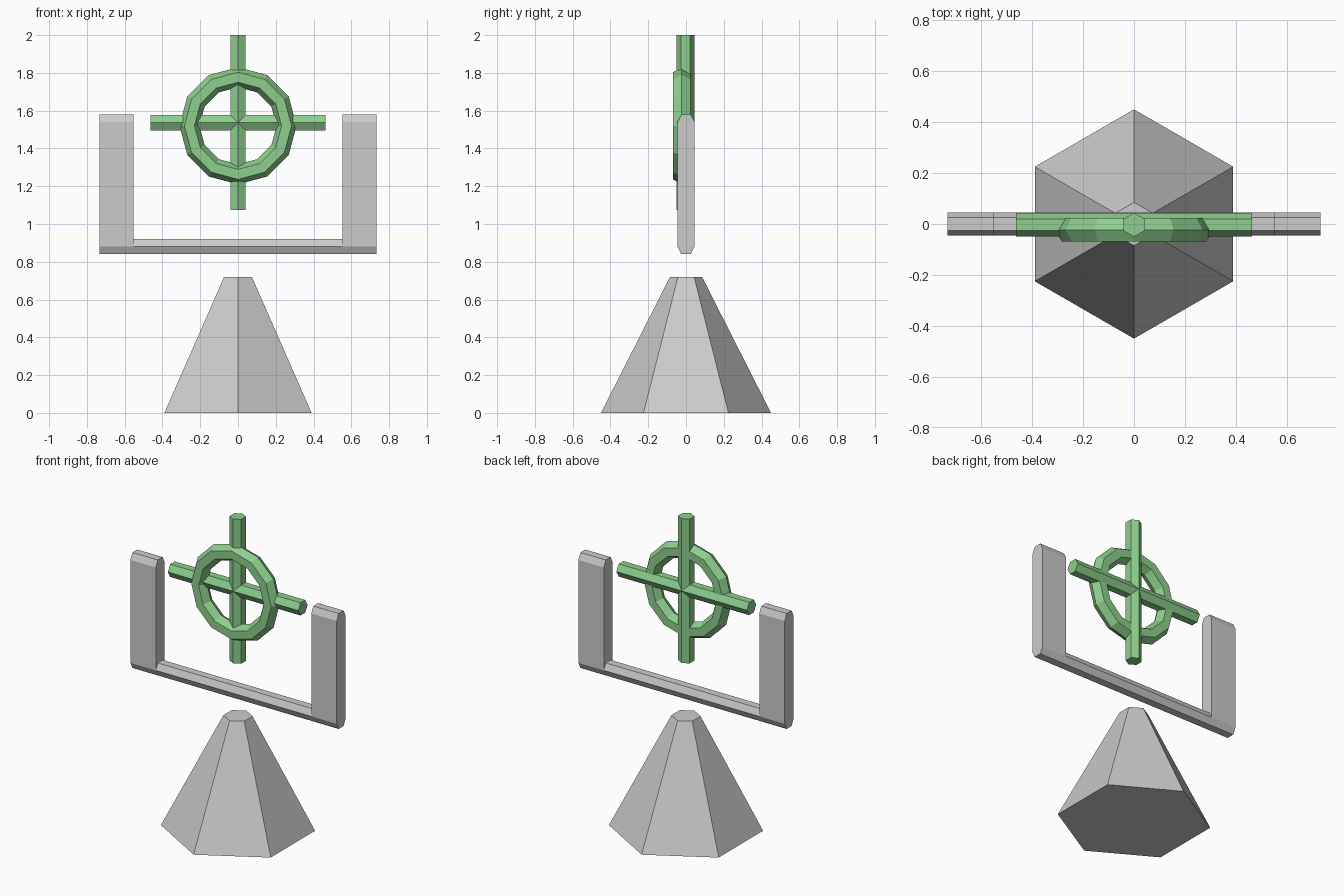
import bpy, bmesh
from math import radians

if "Cube" in bpy.data.objects:
    bpy.data.objects.remove(bpy.data.objects["Cube"])

green = bpy.data.materials.new("green")
green.diffuse_color = (0.27, 0.62, 0.27, 1)
green.use_nodes = True
green.node_tree.nodes["Principled BSDF"].inputs["Base Color"].default_value = green.diffuse_color


def finish(name, material=None):
    ob = bpy.context.object
    ob.name = name
    if material:
        ob.data.materials.append(material)
    return ob


def hex_rod(name, radius, length, loc, rot=(0, 0, 0)):
    bpy.ops.mesh.primitive_cylinder_add(vertices=6, radius=radius, depth=length,
                                        location=loc, rotation=rot)
    return finish(name, green)


# hexagonal tapered pedestal
bpy.ops.mesh.primitive_cone_add(vertices=6, radius1=0.45, radius2=0.085,
                                depth=0.72, location=(0, 0, 0.36))
finish("pedestal")


# U-shaped holder: chamfered section lofted along x, tall at both ends
def section(top):
    right = [(0.025, 0.84), (0.045, 0.88), (0.045, top - 0.04), (0.025, top)]
    return right + [(-y, z) for y, z in reversed(right)]


BAR, ARM = 0.92, 1.58
stations = [(-0.732, ARM), (-0.552, ARM), (-0.552, BAR),
            (0.552, BAR), (0.552, ARM), (0.732, ARM)]
bm = bmesh.new()
rings = [[bm.verts.new((x, y, z)) for y, z in section(top)] for x, top in stations]
for a, b in zip(rings, rings[1:]):
    for i in range(8):
        j = (i + 1) % 8
        bm.faces.new((a[i], a[j], b[j], b[i]))
bm.faces.new(rings[0])
bm.faces.new(rings[-1])
bmesh.ops.remove_doubles(bm, verts=bm.verts[:], dist=1e-4)
bmesh.ops.recalc_face_normals(bm, faces=bm.faces[:])
mesh = bpy.data.meshes.new("holder")
bm.to_mesh(mesh)
bm.free()
bpy.context.collection.objects.link(bpy.data.objects.new("holder", mesh))

# crossed rods
CZ = 1.537
hex_rod("vertical_rod", 0.047, 0.926, (0, -0.003, CZ))
hex_rod("horizontal_rod", 0.047, 0.926, (0, -0.003, CZ), (0, radians(90), 0))

# ring in front of the rods
bpy.ops.mesh.primitive_torus_add(major_segments=12, minor_segments=6,
                                 major_radius=0.257, minor_radius=0.053,
                                 location=(0, -0.023, 1.52),
                                 rotation=(radians(90), 0, 0))
finish("ring", green)
